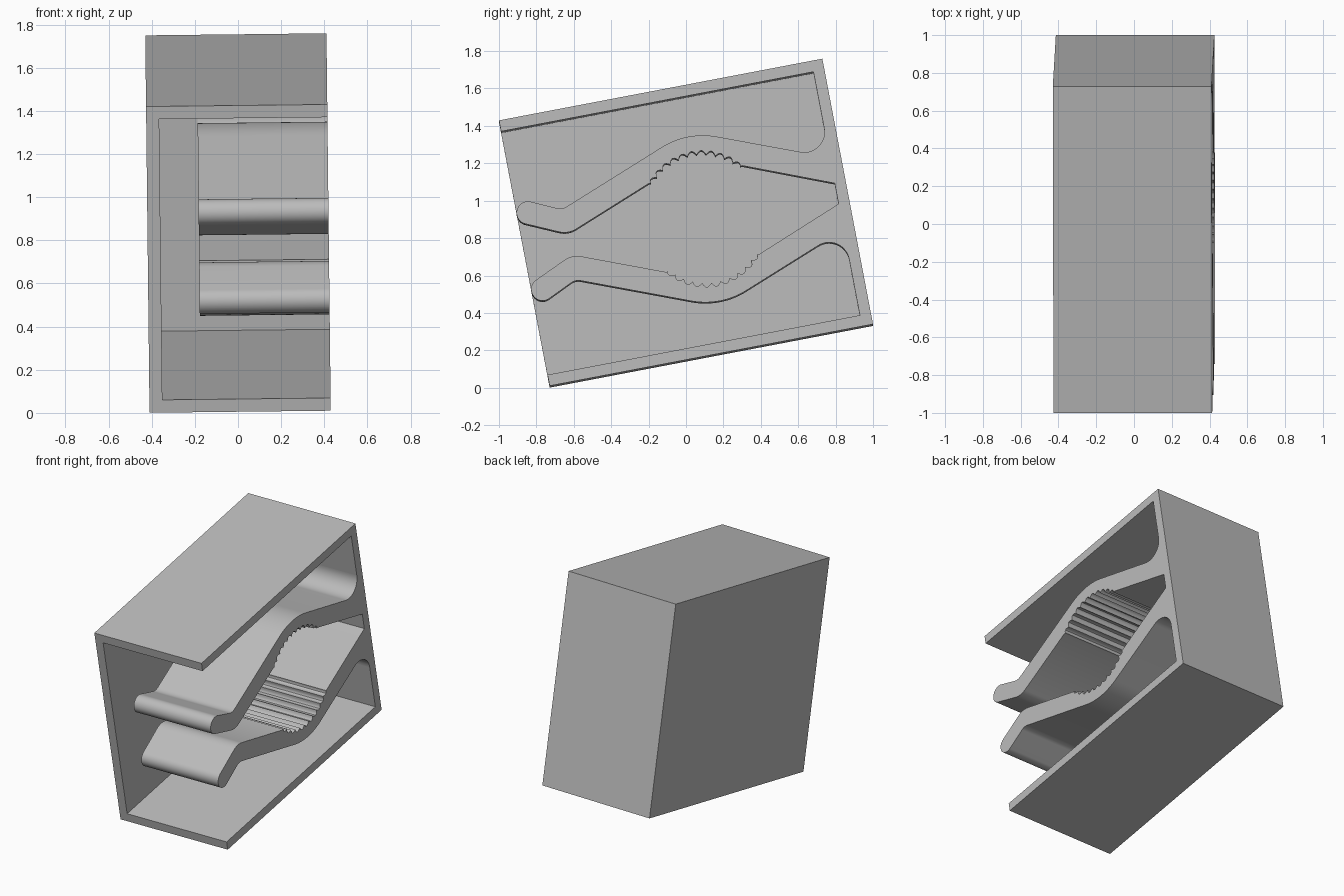
import bpy, bmesh, math
from mathutils import Matrix, Vector

cube = bpy.data.objects.get("Cube")
if cube:
    bpy.data.objects.remove(cube, do_unlink=True)

# Single grey plastic
grey = bpy.data.materials.new("grey_plastic")
grey.use_nodes = True
COLOUR = (0.5, 0.5, 0.5, 1)
grey.diffuse_color = COLOUR
grey.node_tree.nodes["Principled BSDF"].inputs["Base Color"].default_value = COLOUR

# Main sizes: depth (u), half height (v), half width (x), wall thickness
DEPTH, HALF_H, HALF_W, WALL = 1.76, 0.7225, 0.42, 0.06
INNER = DEPTH - WALL
ARM_X = -0.182

# The whole clip leans back, with a very slight roll
POSE = (Matrix.Translation((0, 0, 0.88))
        @ Matrix.Rotation(math.radians(-0.65), 4, 'Y')
        @ Matrix.Rotation(math.radians(10.8), 4, 'X'))


def fillet(prev, corner, nxt, radius, steps=14):
    """Points of an arc that rounds one profile corner."""
    p, c, n = Vector(prev), Vector(corner), Vector(nxt)
    a, b = (p - c).normalized(), (n - c).normalized()
    half = a.angle(b) / 2
    centre = c + (a + b).normalized() * radius / math.sin(half)
    start = c + a * radius / math.tan(half) - centre
    end = c + b * radius / math.tan(half) - centre
    sweep = math.atan2(start.x * end.y - start.y * end.x, start.dot(end))
    return [tuple(centre + Matrix.Rotation(sweep * i / steps, 2) @ start)
            for i in range(steps + 1)]


def rounded(corners):
    """Corners are (u, v, radius); radius 0 stays sharp."""
    points = []
    for i, (u, v, r) in enumerate(corners):
        if r:
            after = corners[(i + 1) % len(corners)]
            points += fillet(corners[i - 1][:2], (u, v), after[:2], r)
        else:
            points.append((u, v))
    return points


def extrude(name, profile, x0, x1):
    """Extrude a side profile across the width."""
    bm = bmesh.new()
    face = bm.faces.new([bm.verts.new((x0, u - DEPTH / 2, v)) for u, v in profile])
    new = bmesh.ops.extrude_face_region(bm, geom=[face])["geom"]
    verts = [g for g in new if isinstance(g, bmesh.types.BMVert)]
    bmesh.ops.translate(bm, verts=verts, vec=(x1 - x0, 0, 0))
    bmesh.ops.recalc_face_normals(bm, faces=bm.faces)
    mesh = bpy.data.meshes.new(name)
    bm.to_mesh(mesh)
    bm.free()
    mesh.materials.append(grey)
    obj = bpy.data.objects.new(name, mesh)
    bpy.context.collection.objects.link(obj)
    obj.matrix_world = POSE
    bpy.ops.object.select_all(action='DESELECT')
    obj.select_set(True)
    bpy.context.view_layer.objects.active = obj
    bpy.ops.object.shade_smooth_by_angle(angle=math.radians(32))
    return obj


# Housing: top, back and bottom walls as one C, closed by a side wall
INSIDE = HALF_H - WALL
extrude("housing", [(0, HALF_H), (0, INSIDE), (INNER, INSIDE), (INNER, -INSIDE),
                    (0, -INSIDE), (0, -HALF_H), (DEPTH, -HALF_H), (DEPTH, HALF_H)],
        WALL - HALF_W, HALF_W)
extrude("side_wall", [(0, HALF_H), (0, -HALF_H), (DEPTH, -HALF_H), (DEPTH, HALF_H)],
        -HALF_W, WALL - HALF_W)

# Arm outline: wall fillet, bowed back, lead-in lip, then inner edge
outer = [(INNER + 0.03, 0.357, 0), (INNER, 0.357, 0), (INNER, 0.197, 0.109),
         (0.978, 0.477, 0.41), (0.242, 0.191, 0.07), (0.03, 0.289, 0.06),
         (-0.021, 0.178, 0.06), (0.249, 0.056, 0.12), (0.724, 0.241, 0)]

# Scalloped grip: small grooves along an arc
SCALLOPS, STEPS = 11, 6
grip = []
for i in range(1, SCALLOPS * STEPS):
    t = i / (SCALLOPS * STEPS)
    angle = math.radians(142 - 104 * t)
    r = 0.304 + 0.022 * abs(math.sin(math.pi * SCALLOPS * t))
    grip.append((0.978 + r * math.cos(angle), 0.04 + r * math.sin(angle)))

inner = [(1.232, 0.241), (INNER, 0.056), (INNER + 0.03, 0.056)]
arm = rounded(outer + [(u, v, 0) for u, v in grip + inner])

# Mirrored pair of arms
for name, side in (("upper_arm", 1), ("lower_arm", -1)):
    extrude(name, [(u, side * v) for u, v in arm], ARM_X, HALF_W)
